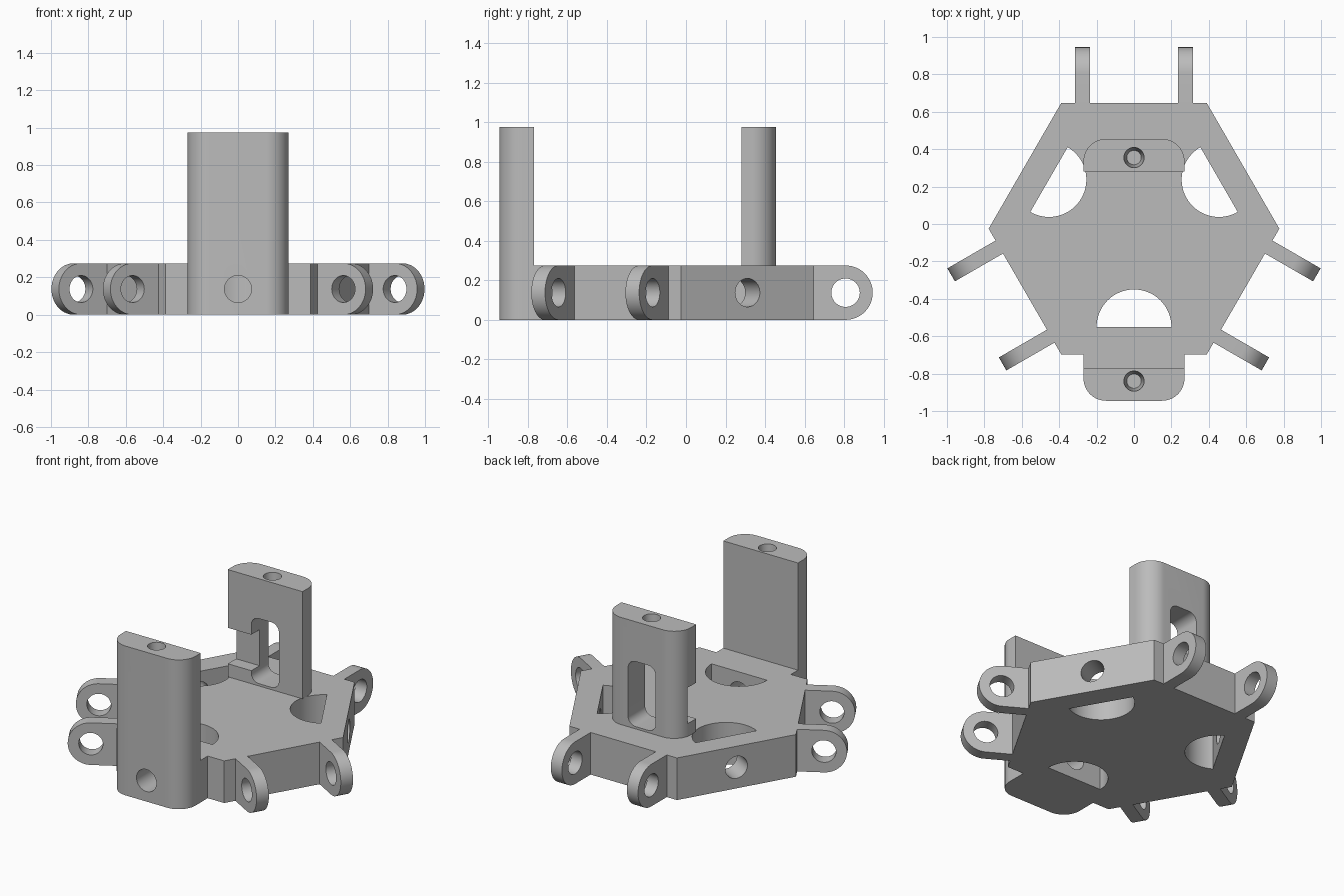
import bpy, bmesh, math
from mathutils import Matrix, Vector

cube = bpy.data.objects.get("Cube")
if cube:
    bpy.data.objects.remove(cube, do_unlink=True)

grey = bpy.data.materials.new("plain_grey")
grey.use_nodes = True
colour = (0.5, 0.5, 0.5, 1)
grey.diffuse_color = colour
grey.node_tree.nodes["Principled BSDF"].inputs["Base Color"].default_value = colour

CENTRE = Vector((0, -0.025, 0))
THICK = 0.275          # plate height
MID = THICK / 2
APOTHEM = 0.673
TOP = 0.975            # post height
HALF = 0.27            # post half width
DEPTH = 0.175          # post depth

ALONG_X = Matrix(((0, 0, 1, 0), (1, 0, 0, 0), (0, 1, 0, 0), (0, 0, 0, 1)))
ALONG_Y = Matrix.Rotation(math.pi / 2, 4, 'X')   # profile in x, z; extruded to -y


def move(x, y, z):
    return Matrix.Translation((x, y, z))


def around(step):
    """Turn about the plate centre by thirds."""
    return Matrix.Translation(CENTRE) @ Matrix.Rotation(step * math.tau / 3, 4, 'Z')


def arc(cx, cy, r, a0, a1, n=16):
    angles = [math.radians(a0 + (a1 - a0) * i / n) for i in range(n + 1)]
    return [(cx + r * math.cos(a), cy + r * math.sin(a)) for a in angles]


def circle(cx, cy, r, n=40):
    return arc(cx, cy, r, 0, 360, n)[:-1]


def prism(name, outline, depth, matrix, taper=1):
    """Extrude a flat outline along its local z."""
    bm = bmesh.new()
    low = [bm.verts.new((x, y, 0)) for x, y in outline]
    high = [bm.verts.new((x * taper, y * taper, depth)) for x, y in outline]
    bm.faces.new(low[::-1])
    bm.faces.new(high)
    n = len(low)
    for i in range(n):
        j = (i + 1) % n
        bm.faces.new((low[i], low[j], high[j], high[i]))
    bm.transform(matrix)
    bmesh.ops.recalc_face_normals(bm, faces=bm.faces)
    mesh = bpy.data.meshes.new(name)
    bm.to_mesh(mesh)
    bm.free()
    mesh.materials.append(grey)
    obj = bpy.data.objects.new(name, mesh)
    bpy.context.collection.objects.link(obj)
    return obj


def finish(obj, cutters=()):
    """Cut the part, then smooth its curved walls."""
    for cutter in cutters:
        cutter.hide_render = True
        mod = obj.modifiers.new("cut", 'BOOLEAN')
        mod.operation = 'DIFFERENCE'
        mod.solver = 'EXACT'
        mod.object = cutter
    if cutters:
        deps = bpy.context.evaluated_depsgraph_get()
        mesh = bpy.data.meshes.new_from_object(obj.evaluated_get(deps))
        obj.modifiers.clear()
        obj.data = mesh
        for cutter in cutters:
            bpy.data.objects.remove(cutter, do_unlink=True)
    obj.data.shade_smooth()
    obj.data.set_sharp_from_angle(angle=math.radians(30))


def pin_hole(step):
    return prism("pin_hole_cutter", circle(0, MID, 0.072), 0.7,
                 around(step) @ move(0, -0.45, 0) @ ALONG_Y)


def screw_hole(y):
    flip = Matrix.Rotation(math.pi, 4, 'X')
    return prism("screw_hole_cutter", circle(0, 0, 0.055), 0.21,
                 move(0, y, TOP + 0.01) @ flip, taper=0.7)


# Hexagonal plate with three half-round windows and three pin holes
radius = APOTHEM / math.cos(math.pi / 6)
plate = prism("hub_plate", circle(0, 0, radius, 6), THICK, Matrix.Translation(CENTRE))
cuts = []
for step in range(3):
    cuts.append(prism("window_cutter", arc(0, -0.525, 0.2, 0, 180, 32), 0.6,
                      around(step) @ move(0, 0, -0.1)))
    cuts.append(pin_hole(step))
finish(plate, cuts)

# Pairs of hinge lugs on three sides
lug_outline = [(APOTHEM, 0)] + arc(0.8325, MID, MID, -90, 90, 28) + [(APOTHEM, THICK)]
for step in range(3):
    for side in (-1, 1):
        x = side * 0.275 - 0.04
        lug = prism("hinge_lug", lug_outline, 0.08, around(step) @ move(x, 0, 0) @ ALONG_X)
        hole = prism("lug_hole_cutter", circle(0.8325, MID, 0.072), 0.2,
                     around(step) @ move(x - 0.06, 0, 0) @ ALONG_X)
        finish(lug, [hole])

# Post section: flat inner face, rounded outer corners
corner = 0.12
cx, cy = HALF - corner, DEPTH - corner
post_outline = ([(HALF, 0)] + arc(cx, cy, corner, 0, 90)
                + arc(-cx, cy, corner, 90, 180) + [(-HALF, 0)])

# Front post and the foot that joins it to the plate
front_inner = -0.77
front_post = prism("front_post", post_outline, TOP,
                   move(0, front_inner, 0) @ Matrix.Rotation(math.pi, 4, 'Z'))
finish(front_post, [pin_hole(0), screw_hole(-0.84)])
edge = CENTRE.y - APOTHEM
foot = prism("front_foot", [(-HALF, front_inner), (HALF, front_inner), (HALF, edge), (-HALF, edge)],
             THICK, Matrix.Identity(4))
finish(foot, [pin_hole(0)])

# Rear post with a rounded slot and a side notch on the inner face
rear_inner = 0.28
rear_post = prism("rear_post", post_outline, TOP - THICK, move(0, rear_inner, THICK))
low, high, w, r = 0.29, 0.715, 0.1, 0.055
slot_outline = (arc(w - r, low + r, r, -90, 0, 8) + arc(w - r, high - r, r, 0, 90, 8)
                + arc(r - w, high - r, r, 90, 180, 8) + arc(r - w, low + r, r, 180, 270, 8))
slot = prism("slot_cutter", slot_outline, 0.4, move(0, 0.6, 0) @ ALONG_Y)
notch = prism("notch_cutter", [(-0.4, 0.36), (-0.05, 0.36), (-0.05, 0.595), (-0.4, 0.595)],
              0.165, move(0, 0.365, 0) @ ALONG_Y)
finish(rear_post, [slot, notch, screw_hole(0.355)])
